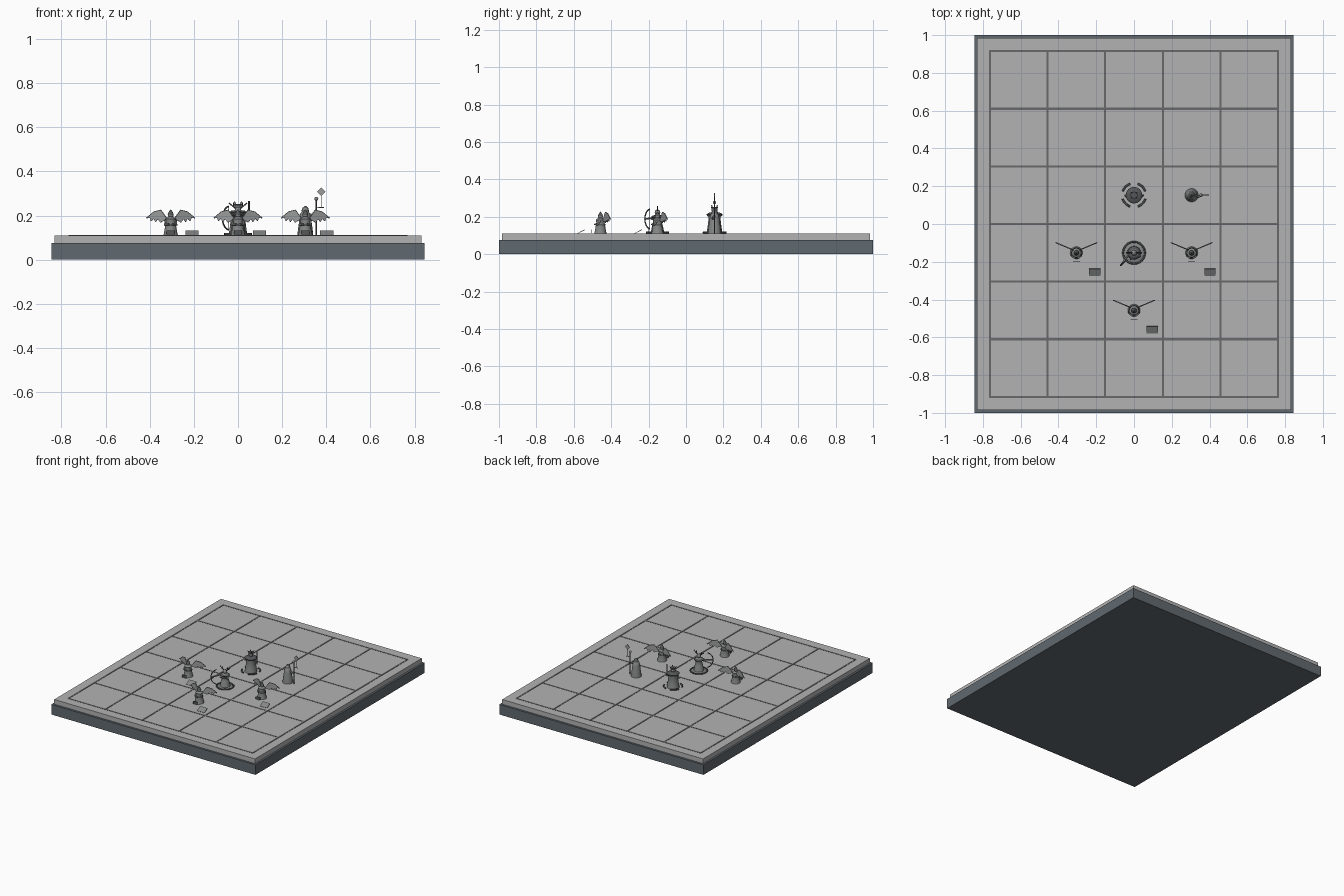
import bpy, math
from mathutils import Vector

if "Cube" in bpy.data.objects:
    bpy.data.objects.remove(bpy.data.objects["Cube"])

TOP = 0.11      # board surface
CELL = 0.305    # grid spacing


def material(name, col):
    m = bpy.data.materials.new(name)
    m.diffuse_color = (*col, 1)
    m.use_nodes = True
    m.node_tree.nodes["Principled BSDF"].inputs["Base Color"].default_value = m.diffuse_color
    return m


SLATE = material("slate", (0.12, 0.143, 0.162))
STONE = material("pale stone", (0.45, 0.45, 0.45))
LINE = material("grid grey", (0.14, 0.14, 0.14))
BODY = material("pewter", (0.24, 0.245, 0.245))
DARK = material("dark iron", (0.09, 0.095, 0.1))
WING = material("feather grey", (0.33, 0.335, 0.335))


def mesh(name, verts, faces, mat, smooth=False):
    me = bpy.data.meshes.new(name)
    me.from_pydata([tuple(v) for v in verts], [], faces)
    me.materials.append(mat)
    ob = bpy.data.objects.new(name, me)
    bpy.context.collection.objects.link(ob)
    if smooth:
        bpy.context.view_layer.objects.active = ob
        bpy.ops.object.select_all(action='DESELECT')
        ob.select_set(True)
        bpy.ops.object.shade_smooth_by_angle(angle=math.radians(40))
    return ob


def box(name, c, s, mat, tilt=0):
    v = [(x * s[0] / 2, y * s[1] / 2, z * s[2] / 2)
         for x in (-1, 1) for y in (-1, 1) for z in (-1, 1)]
    f = [(0, 1, 3, 2), (4, 6, 7, 5), (0, 4, 5, 1), (2, 3, 7, 6), (0, 2, 6, 4), (1, 5, 7, 3)]
    ob = mesh(name, v, f, mat)
    ob.location = c
    ob.rotation_euler.x = tilt
    return ob


def lathe(name, x, y, profile, mat, n=16):
    """Revolve (radius, height above board) pairs about a vertical axis."""
    v = [(x + r * math.cos(2 * math.pi * i / n), y + r * math.sin(2 * math.pi * i / n), TOP + z)
         for r, z in profile for i in range(n)]
    f = [(j * n + i, j * n + (i + 1) % n, (j + 1) * n + (i + 1) % n, (j + 1) * n + i)
         for j in range(len(profile) - 1) for i in range(n)]
    f += [tuple(reversed(range(n))), tuple(range(len(v) - n, len(v)))]
    return mesh(name, v, f, mat, True)


def ball(name, x, y, z, r, mat):
    prof = [(max(1e-4, r * math.sin(a * math.pi / 8)), z - r * math.cos(a * math.pi / 8))
            for a in range(9)]
    return lathe(name, x, y, prof, mat, 12)


def rod(name, pts, r, mat, cyclic=False):
    """Round bar along a path, heights measured from the board."""
    cu = bpy.data.curves.new(name, 'CURVE')
    cu.dimensions = '3D'
    cu.bevel_depth = r
    cu.bevel_resolution = 1
    cu.use_fill_caps = True
    sp = cu.splines.new('POLY')
    sp.points.add(len(pts) - 1)
    for p, q in zip(sp.points, pts):
        p.co = (q[0], q[1], q[2] + TOP, 1)
    sp.use_cyclic_u = cyclic
    cu.materials.append(mat)
    ob = bpy.data.objects.new(name, cu)
    bpy.context.collection.objects.link(ob)
    return ob


def arc(x, y, z, r, a0, a1, n=10):
    return [(x + r * math.cos(math.radians(a0 + (a1 - a0) * i / n)),
             y + r * math.sin(math.radians(a0 + (a1 - a0) * i / n)), z) for i in range(n + 1)]


def plate(name, pts, thick, mat):
    """Thin sheet from a flat outline."""
    a, b, c = Vector(pts[0]), Vector(pts[1]), Vector(pts[2])
    h = (b - a).cross(c - a).normalized() * thick / 2
    n = len(pts)
    v = [Vector(p) - h for p in pts] + [Vector(p) + h for p in pts]
    f = [tuple(reversed(range(n))), tuple(range(n, 2 * n))]
    f += [(i, (i + 1) % n, n + (i + 1) % n, n + i) for i in range(n)]
    return mesh(name, v, f, mat)


# Board: slate plinth, stone slab, inlaid grid
box("plinth", (0, 0, 0.0375), (1.69, 2.0, 0.075), SLATE)
box("board_slab", (0, 0, 0.0925), (1.662, 1.97, 0.035), STONE)
for i in range(6):
    box("grid_line_long", (CELL * (i - 2.5), 0, TOP), (0.011, CELL * 6 + 0.011, 0.004), LINE)
for i in range(7):
    box("grid_line_cross", (0, CELL * (i - 3), TOP), (CELL * 5 + 0.011, 0.011, 0.003), LINE)


# Winged figures, each with a tilted card and a small standing plate
WING_OUTLINE = [(0.014, 0.070), (0.045, 0.114), (0.075, 0.106), (0.109, 0.078),
                (0.094, 0.080), (0.089, 0.064), (0.077, 0.076), (0.068, 0.060),
                (0.058, 0.074), (0.046, 0.058), (0.036, 0.064)]


def winged(x, y):
    lathe("robe", x, y, [(0.033, 0), (0.03, 0.012), (0.022, 0.06), (0.025, 0.074), (0.01, 0.085)], BODY)
    lathe("belt", x, y, [(0.027, 0.043), (0.028, 0.047), (0.026, 0.051)], DARK)
    ball("head", x, y, 0.092, 0.013, BODY)
    lathe("hood_peak", x, y, [(0.014, 0.093), (0.009, 0.106), (0.001, 0.117)], DARK, 12)
    for s in (-1, 1):
        plate("wing", [(x + s * u, y + 0.008 + u * 0.42, TOP + w) for u, w in WING_OUTLINE], 0.005, WING)
        rod("wing_bone", [(x + s * u, y + 0.008 + u * 0.42, w) for u, w in WING_OUTLINE[:4]], 0.003, BODY)
        rod("arm", [(x + s * 0.022, y, 0.07), (x + s * 0.026, y - 0.015, 0.048),
                    (x + s * 0.008, y - 0.03, 0.05)], 0.005, BODY)
    box("standing_plate", (x, y - 0.047, TOP + 0.013), (0.036, 0.003, 0.02), DARK)
    box("card", (x + 0.097, y - 0.103, TOP + 0.011), (0.06, 0.043, 0.003), BODY, math.radians(28))


for px, py in ((-CELL, -CELL / 2), (CELL, -CELL / 2), (0, -CELL * 1.5)):
    winged(px, py)

# Central archer on a ringed disc, with antlers and a bow
ax, ay = 0, -CELL / 2
lathe("archer_disc", ax, ay, [(0.052, 0), (0.052, 0.006), (0.046, 0.009)], BODY, 24)
rod("disc_ring", arc(ax, ay, 0.006, 0.058, 0, 345, 23), 0.005, DARK, True)
lathe("archer_robe", ax, ay, [(0.036, 0.008), (0.027, 0.05), (0.021, 0.072), (0.028, 0.09), (0.012, 0.103)], BODY)
lathe("archer_collar", ax, ay, [(0.03, 0.084), (0.034, 0.09), (0.025, 0.097)], DARK)
ball("archer_head", ax, ay, 0.114, 0.015, BODY)
for s in (-1, 1):
    rod("antler", [(ax + s * 0.008, ay, 0.122), (ax + s * 0.024, ay, 0.132), (ax + s * 0.041, ay, 0.147)], 0.003, DARK)
    rod("antler_tine", [(ax + s * 0.021, ay, 0.13), (ax + s * 0.02, ay, 0.148)], 0.0025, DARK)
D = Vector((-0.72, -0.69))
bow = []
for i in range(13):
    t = math.radians(-75 + 150 * i / 12)
    d = 0.046 + 0.052 * math.cos(t)
    bow.append((ax + D.x * d, ay + D.y * d, 0.078 + 0.056 * math.sin(t)))
rod("bow", bow, 0.0035, DARK)
rod("bow_string", [bow[0], bow[-1]], 0.001, DARK)
rod("archer_bow_arm", [(ax - 0.022, ay, 0.088), bow[6]], 0.005, BODY)
rod("archer_draw_arm", [(ax + 0.024, ay, 0.088), (ax + 0.034, ay - 0.02, 0.075),
                        (ax - 0.02, ay - 0.035, 0.08)], 0.005, BODY)

# Armoured figure with four curved guards, crown and blade
gx, gy = 0, CELL / 2
lathe("guardian_robe", gx, gy, [(0.043, 0), (0.038, 0.03), (0.031, 0.085), (0.036, 0.1), (0.014, 0.112)], BODY)
lathe("guardian_collar", gx, gy, [(0.038, 0.092), (0.044, 0.103), (0.03, 0.112)], DARK)
ball("guardian_head", gx, gy, 0.125, 0.016, BODY)
lathe("guardian_crown", gx, gy, [(0.016, 0.131), (0.019, 0.143), (0.014, 0.143)], DARK)
for k in range(4):
    rod("curved_guard", arc(gx, gy, 0.006, 0.063, 90 * k + 18, 90 * k + 72), 0.0055, DARK)
    a = math.radians(90 * k + 45)
    rod("crown_spike", [(gx + 0.016 * math.cos(a), gy + 0.016 * math.sin(a), 0.14),
                        (gx + 0.022 * math.cos(a), gy + 0.022 * math.sin(a), 0.153)], 0.0025, DARK)
rod("guardian_blade", [(gx + 0.05, gy, 0.065), (gx + 0.05, gy, 0.155)], 0.004, DARK)
for s in (-1, 1):
    rod("guardian_arm", [(gx + s * 0.032, gy, 0.1), (gx + s * 0.043, gy - 0.006, 0.08), (gx + s * 0.048, gy, 0.07)], 0.006, BODY)

# Hooded figure with a staff and a diamond marker
hx, hy = CELL, CELL / 2
lathe("hooded_robe", hx, hy, [(0.036, 0), (0.034, 0.02), (0.026, 0.08), (0.023, 0.098), (0.012, 0.112)], BODY)
ball("hooded_head", hx, hy, 0.114, 0.015, BODY)
lathe("pointed_hood", hx, hy + 0.002, [(0.018, 0.108), (0.013, 0.124), (0.002, 0.134)], DARK)
rod("staff", [(hx + 0.05, hy, 0), (hx + 0.05, hy, 0.165)], 0.0035, DARK)
ball("staff_knob", hx + 0.05, hy, 0.166, 0.009, BODY)
rod("staff_arm", [(hx + 0.022, hy, 0.095), (hx + 0.036, hy - 0.01, 0.08), (hx + 0.05, hy, 0.085)], 0.006, BODY)
mx, mz = hx + 0.072, TOP + 0.197
plate("diamond_marker", [(mx - 0.019, hy, mz), (mx, hy, mz - 0.019), (mx + 0.019, hy, mz), (mx, hy, mz + 0.019)], 0.005, WING)
rod("marker_stem", [(mx, hy, 0.125), (mx, hy, 0.18)], 0.0018, BODY)
rod("marker_foot", [(mx - 0.013, hy, 0.126), (mx + 0.013, hy, 0.126)], 0.002, BODY)
rod("marker_bracket", [(hx + 0.05, hy, 0.126), (mx - 0.012, hy, 0.126)], 0.0015, DARK)
